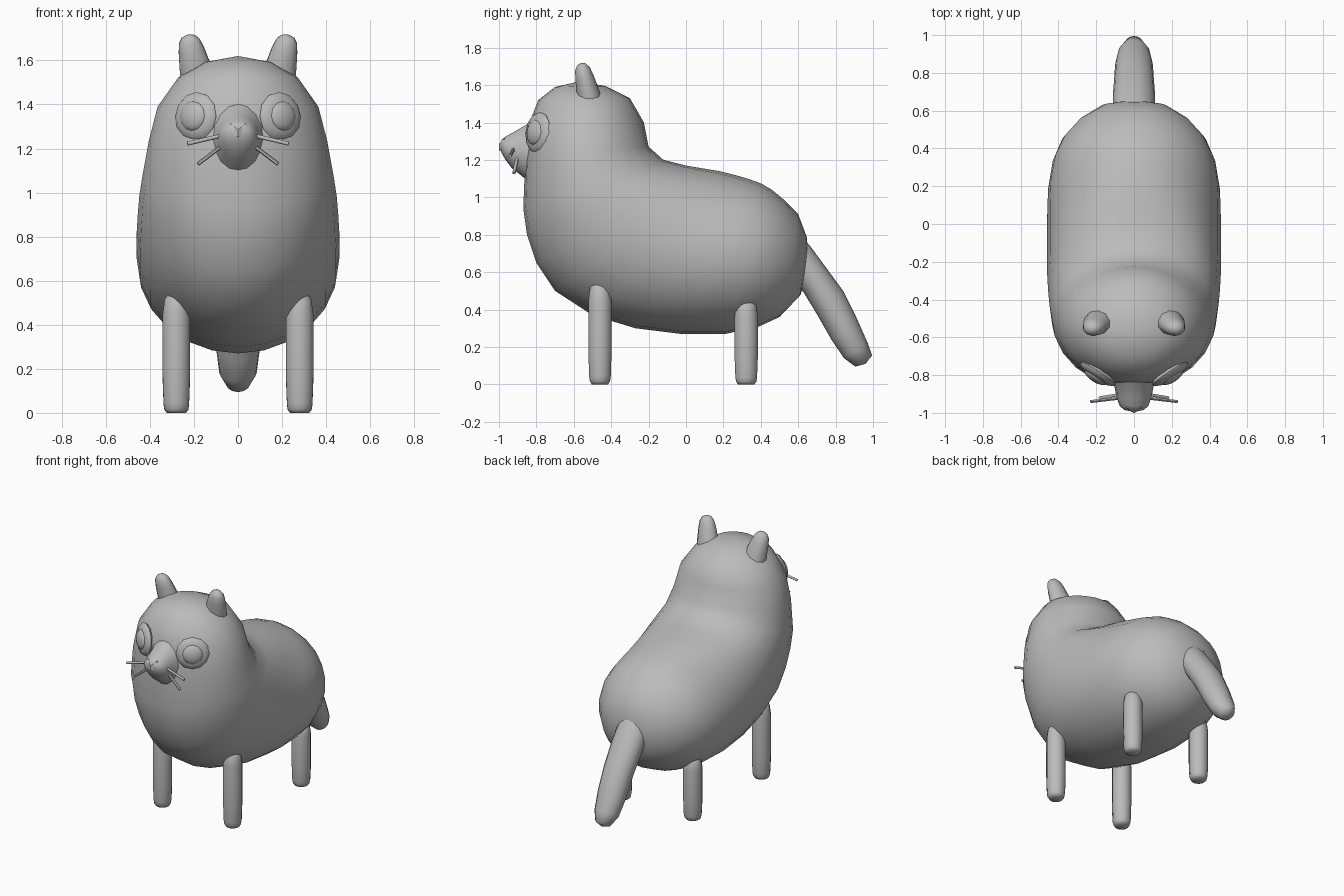
import bpy, bmesh, math
from mathutils import Vector

if "Cube" in bpy.data.objects:
    bpy.data.objects.remove(bpy.data.objects["Cube"])

grey = bpy.data.materials.new("grey")
grey.diffuse_color = (0.5, 0.5, 0.5, 1)
grey.use_nodes = True
grey.node_tree.nodes["Principled BSDF"].inputs["Base Color"].default_value = grey.diffuse_color


def finish(name, bm, angle=60):
    bmesh.ops.recalc_face_normals(bm, faces=bm.faces)
    me = bpy.data.meshes.new(name)
    bm.to_mesh(me)
    bm.free()
    me.materials.append(grey)
    ob = bpy.data.objects.new(name, me)
    bpy.context.collection.objects.link(ob)
    bpy.ops.object.select_all(action='DESELECT')
    ob.select_set(True)
    bpy.context.view_layer.objects.active = ob
    bpy.ops.object.shade_smooth_by_angle(angle=math.radians(angle))
    return ob


def skin(bm, rings, caps):
    """Bridge vertex rings and close both ends, to a pole or with a flat cap."""
    rings = [[bm.verts.new(p) for p in r] for r in rings]
    n = len(rings[0])
    for a, b in zip(rings, rings[1:]):
        for i in range(n):
            j = (i + 1) % n
            bm.faces.new((a[i], a[j], b[j], b[i]))
    for ring, pole in zip((rings[0], rings[-1]), caps):
        if pole is None:
            bm.faces.new(ring)
        else:
            v = bm.verts.new(pole)
            for i in range(n):
                bm.faces.new((ring[i], ring[(i + 1) % n], v))


def side_loft(name, sections, start=None, end=None, n=24):
    """Elliptical sections: upper (y, z), lower (y, z), half width."""
    rings = []
    for y1, z1, y2, z2, w in sections:
        ring = []
        for i in range(n):
            a = math.tau * i / n
            c = math.cos(a) / 2
            ring.append((w * math.sin(a), (y1 + y2) / 2 + (y1 - y2) * c,
                         (z1 + z2) / 2 + (z1 - z2) * c))
        rings.append(ring)
    bm = bmesh.new()
    skin(bm, rings, [None if p is None else (0, *p) for p in (start, end)])
    return finish(name, bm)


def rod(name, a, b, profile, sx=1.0, sy=1.0, n=12):
    """Round bar from a to b; profile holds (fraction along, radius)."""
    a, b = Vector(a), Vector(b)
    q = (b - a).to_track_quat('Z', 'Y')
    if abs((b - a).normalized().z) > 0.9:
        q = Vector((0, 0, 1)).rotation_difference(b - a)
    rings = []
    for t, r in profile:
        c = a.lerp(b, t)
        rings.append([c + q @ Vector((sx * r * math.cos(math.tau * (i + .5) / n),
                                      sy * r * math.sin(math.tau * (i + .5) / n), 0))
                      for i in range(n)])
    bm = bmesh.new()
    skin(bm, rings, (None, None))
    return finish(name, bm)


# Body and head: one skin fanning from the crown round to the rump
side_loft("body", [
    (-.43, 1.595, -.70, 1.59, .15), (-.30, 1.53, -.79, 1.52, .27),
    (-.225, 1.40, -.845, 1.38, .365), (-.20, 1.27, -.86, 1.20, .405),
    (-.12, 1.20, -.87, .94, .435), (0, 1.17, -.85, .80, .448),
    (.10, 1.153, -.80, .65, .455), (.18, 1.14, -.70, .50, .46),
    (.26, 1.12, -.50, .37, .46), (.33, 1.10, -.27, .30, .46),
    (.40, 1.075, -.03, .27, .455), (.46, 1.04, .21, .27, .43),
    (.52, .99, .38, .305, .38), (.60, .91, .50, .36, .29),
    (.645, .79, .61, .475, .17)], (-.57, 1.62), (.66, .65))

# Muzzle
side_loft("muzzle", [
    (-.78, 1.45, -.78, 1.04, .15), (-.85, 1.39, -.86, 1.10, .105),
    (-.92, 1.35, -.93, 1.155, .09), (-.965, 1.325, -.965, 1.20, .075),
    (-.985, 1.31, -.985, 1.235, .05)], None, (-.995, 1.27), 16)

# Nose: small wedge pointing down
bm = bmesh.new()
front = [(-.07, -.965, 1.28), (0, -1.0, 1.25), (.07, -.965, 1.28), (.035, -.975, 1.315),
         (-.035, -.975, 1.315)]
skin(bm, [front, [(x, -.92, z) for x, y, z in front]], ((0, -1.0, 1.285), None))
finish("nose", bm, 30)

# Tail
side_loft("tail", [
    (.58, .83, .47, .66, .10), (.66, .745, .55, .58, .112),
    (.73, .65, .63, .49, .112), (.84, .50, .70, .375, .105),
    (.91, .36, .78, .235, .10), (.97, .225, .845, .14, .085),
    (.995, .155, .905, .095, .05)], None, (.96, .11), 16)

# Small bump under the tail
bm = bmesh.new()
bmesh.ops.create_uvsphere(bm, u_segments=10, v_segments=6, radius=.025)
bmesh.ops.translate(bm, verts=bm.verts, vec=(0, .592, .493))
finish("tail_bump", bm)

leg_profile = [(0, .045), (.03, .056), (.08, .06), (.3, .064), (.8, .064),
               (.92, .055), (.98, .035), (1, .012)]
ear_profile = [(0, .085), (.35, .076), (.7, .062), (.88, .05), (.97, .032), (1, .012)]
whisker_profile = [(0, .009), (1, .009)]

for s, side in ((-1, "left"), (1, "right")):
    # Legs
    for part, y, top in (("front", -.46, .56), ("back", .322, .46)):
        rod(f"{part}_leg_{side}", (s * .28, y, 0), (s * .28, y, top), leg_profile)
    # Ears
    rod(f"ear_{side}", (s * .175, -.505, 1.48), (s * .227, -.56, 1.715),
        ear_profile, 1, .8, 10)
    # Whiskers
    rod(f"upper_whisker_{side}", (s * .06, -.92, 1.262), (s * .23, -.94, 1.222),
        whisker_profile, n=6)
    rod(f"lower_whisker_{side}", (s * .06, -.90, 1.222), (s * .182, -.92, 1.13),
        whisker_profile, n=6)
    # Eyes: flattened balls with a smaller raised pupil
    out = Vector((s * .55, -.83, .1)).normalized()
    for part, r, depth, push in (("eye", .112, .035, 0), ("pupil", .07, .03, .02)):
        bm = bmesh.new()
        bmesh.ops.create_uvsphere(bm, u_segments=12, v_segments=8, radius=r)
        bmesh.ops.scale(bm, verts=bm.verts, vec=(1, 1, depth / r))
        q = out.to_track_quat('Z', 'Y')
        c = Vector((s * .192, -.79, 1.345)) + out * push
        for v in bm.verts:
            v.co = c + q @ v.co
        finish(f"{part}_{side}", bm)
